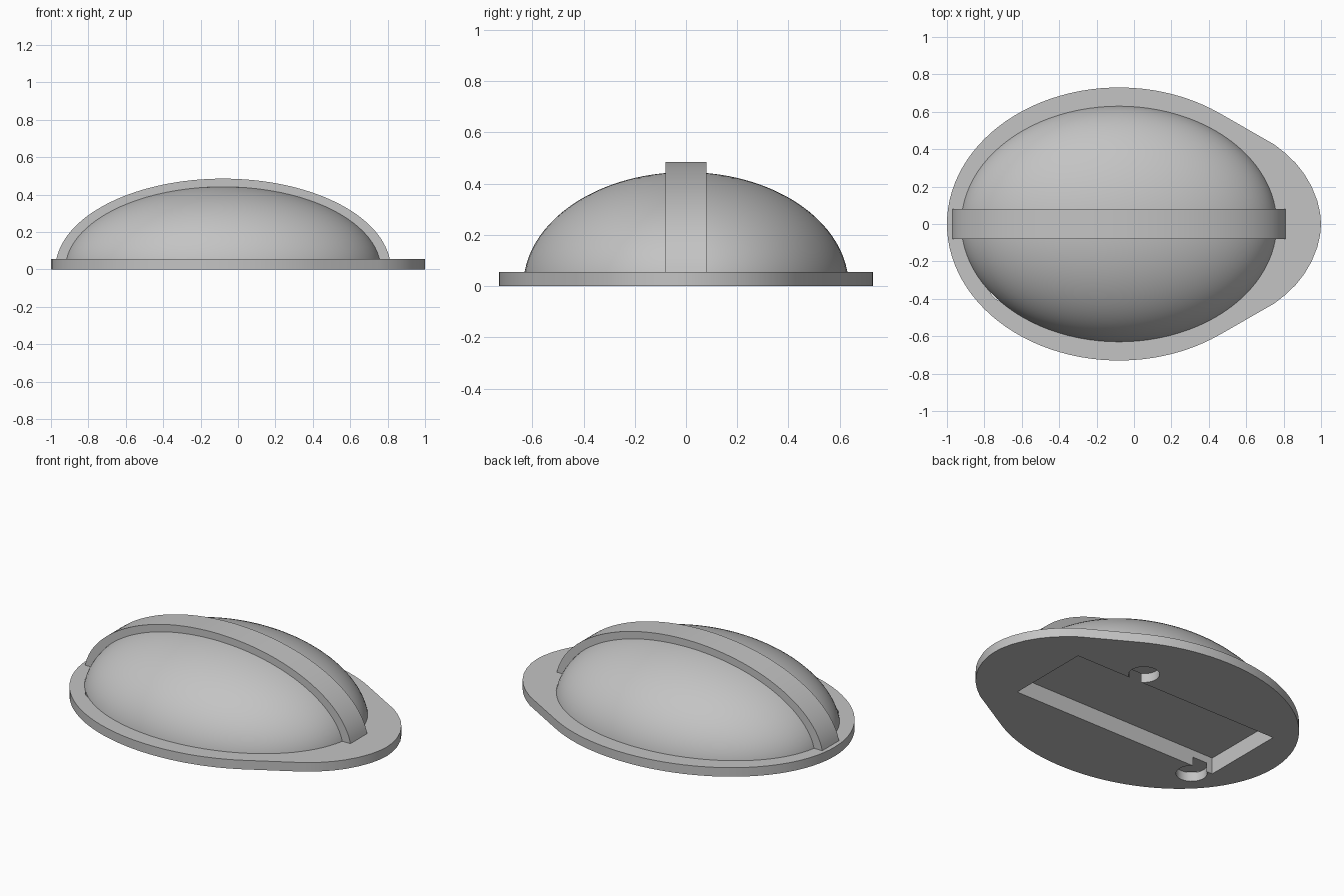
import bpy, bmesh, math
from mathutils import Matrix, Vector

cube = bpy.data.objects.get("Cube")
if cube:
    bpy.data.objects.remove(cube, do_unlink=True)

CX = -0.08       # centre of the oval body
PLATE = 0.055    # plate thickness

grey = bpy.data.materials.new("plain_grey")
grey.use_nodes = True
colour = (0.55, 0.55, 0.55, 1)
grey.diffuse_color = colour
grey.node_tree.nodes["Principled BSDF"].inputs["Base Color"].default_value = colour


def add_object(name, bm):
    bmesh.ops.recalc_face_normals(bm, faces=bm.faces[:])
    mesh = bpy.data.meshes.new(name)
    bm.to_mesh(mesh)
    bm.free()
    mesh.materials.append(grey)
    obj = bpy.data.objects.new(name, mesh)
    bpy.context.collection.objects.link(obj)
    return obj


def prism(name, outline, offset):
    """Extrude a closed outline by the offset vector."""
    bm = bmesh.new()
    face = bm.faces.new([bm.verts.new(p) for p in outline])
    side = bmesh.ops.extrude_face_region(bm, geom=[face])
    verts = [v for v in side["geom"] if isinstance(v, bmesh.types.BMVert)]
    bmesh.ops.translate(bm, verts=verts, vec=offset)
    return add_object(name, bm)


def select_only(obj):
    bpy.ops.object.select_all(action='DESELECT')
    obj.select_set(True)
    bpy.context.view_layer.objects.active = obj


def smooth(obj, degrees=30):
    select_only(obj)
    bpy.ops.object.shade_smooth_by_angle(angle=math.radians(degrees))


def cut(obj, cutter):
    mod = obj.modifiers.new("recess", 'BOOLEAN')
    mod.operation = 'DIFFERENCE'
    mod.solver = 'EXACT'
    mod.object = cutter
    select_only(obj)
    bpy.ops.object.modifier_apply(modifier=mod.name)


# Base plate: an oval running into a rounded peak at +x
START = math.asin(0.815)
upper = [(0.75, 0.425), (0.81, 0.378), (0.865, 0.325), (0.91, 0.268),
         (0.95, 0.2), (0.98, 0.125), (0.995, 0.06)]
steps = 72
oval = []
t0 = START * 0.99
for i in range(steps + 1):
    t = t0 + (2 * math.pi - 2 * t0) * i / steps
    oval.append((CX + 0.92 * math.cos(t), 0.73 * math.sin(t), 0))
peak = [(x, -y, 0) for x, y in upper] + [(1, 0, 0)]
peak += [(x, y, 0) for x, y in reversed(upper)]
plate = prism("base_plate", oval + peak, Vector((0, 0, PLATE)))

# Dome: half ellipsoid resting on the plate
bm = bmesh.new()
bmesh.ops.create_uvsphere(bm, u_segments=96, v_segments=48, radius=1)
bmesh.ops.transform(bm, verts=bm.verts[:],
                    matrix=Matrix.Translation((CX, 0, 0)) @ Matrix.Diagonal((0.85, 0.635, 0.445, 1)))
bmesh.ops.bisect_plane(bm, geom=bm.verts[:] + bm.edges[:] + bm.faces[:],
                       plane_co=(0, 0, PLATE), plane_no=(0, 0, 1), clear_inner=True)
bmesh.ops.holes_fill(bm, edges=[e for e in bm.edges if e.is_boundary], sides=0)
dome = add_object("dome", bm)


# Raised band: an arch over the dome along x
def arc(a, h, n=64):
    t = math.asin(PLATE / h)
    return [(CX + a * math.cos(t + (math.pi - 2 * t) * i / n), -0.08,
             h * math.sin(t + (math.pi - 2 * t) * i / n)) for i in range(n + 1)]


band = prism("raised_band", arc(0.897, 0.485) + arc(0.83, 0.425)[::-1], Vector((0, 0.16, 0)))

# Underside: rectangular pocket and two round holes
pocket = prism("pocket_cutter", [(CX + sx * 0.7, sy * 0.26, -0.1)
               for sx, sy in ((-1, -1), (1, -1), (1, 1), (-1, 1))], Vector((0, 0, 0.2)))
cutters = [pocket]
for x, y in ((0.21, 0.335), (-0.69, -0.33)):
    ring = [(x + 0.086 * math.cos(i * math.pi / 20), y + 0.086 * math.sin(i * math.pi / 20), -0.1)
            for i in range(40)]
    cutters.append(prism("hole_cutter", ring, Vector((0, 0, 0.2))))
for c in cutters:
    cut(plate, c)
cut(dome, pocket)
for c in cutters:
    bpy.data.objects.remove(c, do_unlink=True)

for obj in (plate, dome, band):
    smooth(obj)
